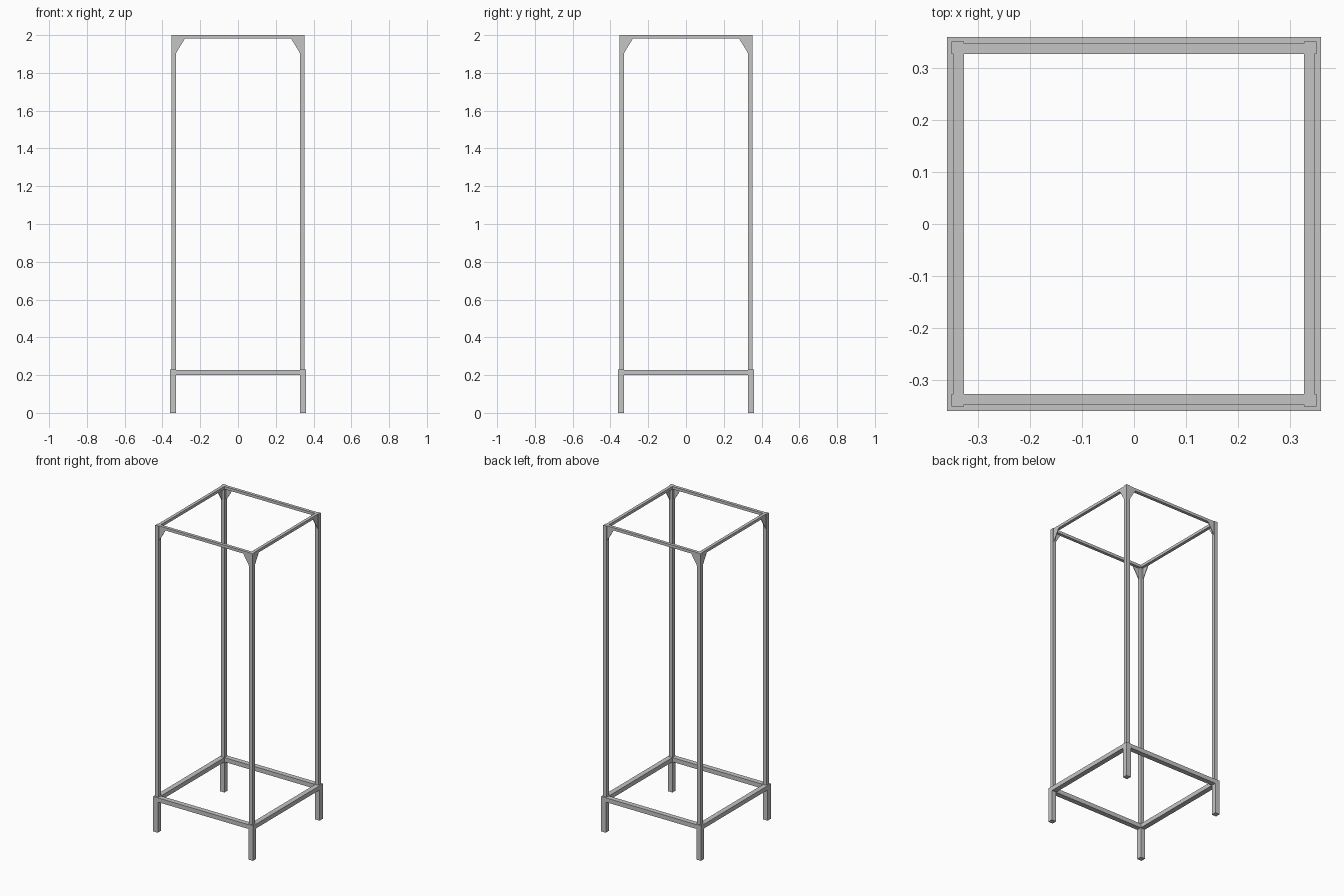
import bpy, bmesh, math
from mathutils import Matrix

cube = bpy.data.objects.get("Cube")
if cube:
    bpy.data.objects.remove(cube, do_unlink=True)

GREY = (0.56, 0.56, 0.56, 1.0)
steel = bpy.data.materials.new("light grey steel")
steel.diffuse_color = GREY
steel.use_nodes = True
steel.node_tree.nodes["Principled BSDF"].inputs["Base Color"].default_value = GREY

INNER = 0.3275    # inner face shared by every bar
FOOT_OUT = 0.3605
POST_OUT = 0.352
RAIL_OUT = 0.3475


def prism(name, outline, y0, y1, turn):
    """Extrude an xz outline from y0 to y1, then turn it about z by quarter turns."""
    bm = bmesh.new()
    a = [bm.verts.new((x, y0, z)) for x, z in outline]
    b = [bm.verts.new((x, y1, z)) for x, z in outline]
    bm.faces.new(a)
    bm.faces.new(b[::-1])
    n = len(a)
    for i in range(n):
        j = (i + 1) % n
        bm.faces.new((a[i], b[i], b[j], a[j]))
    bmesh.ops.recalc_face_normals(bm, faces=bm.faces)
    bmesh.ops.transform(bm, matrix=Matrix.Rotation(turn * math.pi / 2, 4, 'Z'), verts=bm.verts)
    mesh = bpy.data.meshes.new(name)
    bm.to_mesh(mesh)
    bm.free()
    mesh.materials.append(steel)
    obj = bpy.data.objects.new(name, mesh)
    bpy.context.collection.objects.link(obj)


def bar(name, x0, x1, outer, z0, z1, turn):
    """Square bar lying against the shared inner face."""
    prism(name, [(x0, z0), (x1, z0), (x1, z1), (x0, z1)], -outer, -INNER, turn)


sides = ["front", "left", "back", "right"]
corners = ["front_left", "back_left", "back_right", "front_right"]
for k in range(4):
    # Base: feet joined by rails
    bar(corners[k] + "_foot", INNER, FOOT_OUT, FOOT_OUT, 0.0, 0.229, k)
    bar(sides[k] + "_base_rail", -INNER, INNER, FOOT_OUT, 0.2, 0.228, k)
    # Tall posts joined by top rails
    bar(corners[k] + "_post", INNER, POST_OUT, POST_OUT, 0.229, 2.0, k)
    bar(sides[k] + "_top_rail", -INNER, INNER, RAIL_OUT, 1.982, 2.0, k)
    # Triangular stiffening plates under the top rail
    for s, tag in ((1, "left_end"), (-1, "right_end")):
        prism(f"{sides[k]}_gusset_{tag}",
              [(s * INNER, 1.905), (s * INNER, 1.982), (s * 0.281, 1.982)],
              -RAIL_OUT, -RAIL_OUT + 0.004, k)
